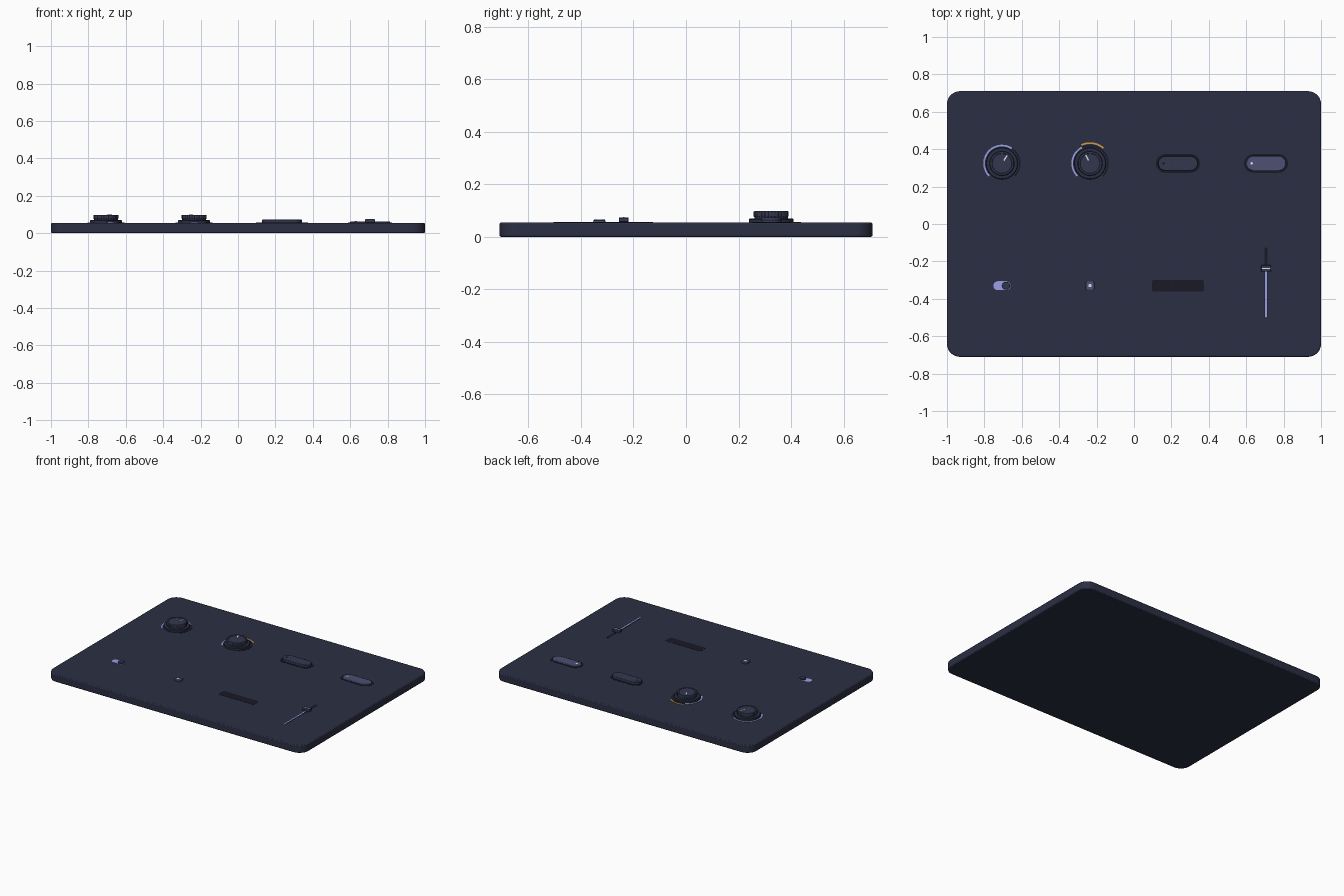
import bpy, bmesh
from math import sin, cos, pi, radians

if "Cube" in bpy.data.objects:
    bpy.data.objects.remove(bpy.data.objects["Cube"])

TOP = 0.055                      # face of the panel
COLS = (-0.706, -0.235, 0.235, 0.706)
ROW1, ROW2 = 0.324, -0.33


def mat(name, r, g, b):
    m = bpy.data.materials.new(name)
    m.diffuse_color = (r, g, b, 1)
    m.use_nodes = True
    m.node_tree.nodes["Principled BSDF"].inputs["Base Color"].default_value = m.diffuse_color
    return m


PANEL = mat("panel_navy", 0.024, 0.028, 0.056)
DARK = mat("recess_dark", 0.009, 0.010, 0.019)
CAP = mat("cap_slate", 0.034, 0.038, 0.078)
LIT = mat("lit_slate", 0.075, 0.08, 0.17)
LILAC = mat("lilac", 0.33, 0.35, 0.78)
PALE = mat("pale", 0.72, 0.74, 0.92)
AMBER = mat("amber", 0.65, 0.33, 0.06)


def finish(bm, name, m, bevel=0.0):
    bmesh.ops.recalc_face_normals(bm, faces=bm.faces)
    me = bpy.data.meshes.new(name)
    bm.to_mesh(me)
    bm.free()
    ob = bpy.data.objects.new(name, me)
    bpy.context.collection.objects.link(ob)
    me.materials.append(m)
    bpy.context.view_layer.objects.active = ob
    ob.select_set(True)
    bpy.ops.object.shade_smooth_by_angle(angle=radians(35))
    ob.select_set(False)
    if bevel:
        b = ob.modifiers.new("bevel", "BEVEL")
        b.width, b.segments, b.limit_method = bevel, 2, "ANGLE"
        b.angle_limit = radians(50)
    return ob


def prism(name, pts, z0, z1, m, bevel=0.0):
    bm = bmesh.new()
    face = bm.faces.new([bm.verts.new((x, y, z0)) for x, y in pts])
    ext = bmesh.ops.extrude_face_region(bm, geom=[face])
    for v in ext["geom"]:
        if isinstance(v, bmesh.types.BMVert):
            v.co.z = z1
    return finish(bm, name, m, bevel)


def slab(name, cx, cy, w, d, r, z0, z1, m, bevel=0.0, n=10):
    pts = []
    for q, (sx, sy) in enumerate(((1, 1), (-1, 1), (-1, -1), (1, -1))):
        for i in range(n + 1):
            if r >= d / 2 - 1e-5 and i == 0 and q in (1, 3) and w <= d:
                continue
            a = (q + i / n) * pi / 2
            p = (cx + sx * (w / 2 - r) + r * cos(a), cy + sy * (d / 2 - r) + r * sin(a))
            if not pts or abs(p[0] - pts[-1][0]) + abs(p[1] - pts[-1][1]) > 1e-5:
                pts.append(p)
    if abs(pts[0][0] - pts[-1][0]) + abs(pts[0][1] - pts[-1][1]) < 1e-5:
        pts.pop()
    return prism(name, pts, z0, z1, m, bevel)


def lathe(name, cx, cy, profile, m, n=64, flute=None):
    # stacked rings of (radius, z); flute = (ring indices, depth)
    bm = bmesh.new()
    rings = []
    for k, (r, z) in enumerate(profile):
        ring = []
        for i in range(n):
            rr = r - (flute[1] if flute and k in flute[0] and i % 4 > 1 else 0)
            a = 2 * pi * i / n
            ring.append(bm.verts.new((cx + rr * cos(a), cy + rr * sin(a), z)))
        rings.append(ring)
    for a, b in zip(rings, rings[1:]):
        for i in range(n):
            bm.faces.new((a[i], a[(i + 1) % n], b[(i + 1) % n], b[i]))
    bm.faces.new(rings[0])
    bm.faces.new(rings[-1])
    return finish(bm, name, m)


def arc(name, cx, cy, r0, r1, a0, a1, z0, z1, m):
    n = max(6, int(abs(a1 - a0) / 4))
    angs = [radians(a0 + (a1 - a0) * i / n) for i in range(n + 1)]
    pts = [(cx + r1 * cos(a), cy + r1 * sin(a)) for a in angs]
    pts += [(cx + r0 * cos(a), cy + r0 * sin(a)) for a in reversed(angs)]
    return prism(name, pts, z0, z1, m)


# panel body
slab("panel", 0, 0, 2.0, 1.42, 0.07, 0, TOP, PANEL, 0.006, 14)


# rotary knobs with value arcs
def knob(tag, x, y, ang):
    arc(tag + "_track", x, y, 0.091, 0.1, -45, ang, TOP - 0.002, TOP + 0.001, DARK)
    arc(tag + "_value_arc", x, y, 0.091, 0.1, ang, 225, TOP - 0.002, TOP + 0.002, LILAC)
    lathe(tag + "_skirt", x, y, [(0.085, TOP - 0.002), (0.085, 0.067), (0.082, 0.07),
                                 (0.06, 0.07)], PANEL)
    lathe(tag + "_cap", x, y, [(0.064, 0.068), (0.064, 0.076), (0.067, 0.078), (0.067, 0.095),
                               (0.063, 0.098), (0.054, 0.098), (0.052, 0.0965)],
          CAP, 128, ((2, 3), 0.0025))
    a = radians(ang)
    c, s, w = cos(a), sin(a), 0.0035
    prism(tag + "_pointer", [(x + u * c - v * s, y + u * s + v * c) for u, v in
                             ((0.018, -w), (0.052, -w), (0.052, w), (0.018, w))],
          0.095, 0.099, PALE)


knob("knob", COLS[0], ROW1, 57)
knob("modulated_knob", COLS[1], ROW1, 117)
arc("modulation_arc", COLS[1], ROW1, 0.104, 0.113, 48, 115, TOP - 0.002, TOP + 0.002, AMBER)

# pill buttons: raised and pressed
for tag, x, top, m, led in (("button", COLS[2], 0.073, CAP, DARK),
                            ("lit_button", COLS[3], 0.063, LIT, PALE)):
    slab(tag + "_well", x, ROW1, 0.236, 0.1, 0.05, TOP - 0.002, TOP + 0.001, DARK)
    slab(tag + "_cap", x, ROW1, 0.212, 0.078, 0.039, TOP - 0.002, top, m, 0.003)
    lathe(tag + "_lamp", x - 0.077, ROW1, [(0.007, top - 0.002), (0.007, top + 0.001)], led, 20)

# toggle switch
slab("switch_track", COLS[0], ROW2, 0.092, 0.048, 0.024, TOP - 0.002, TOP + 0.003, LILAC)
lathe("switch_thumb", COLS[0] + 0.022, ROW2, [(0.021, TOP), (0.021, 0.065), (0.019, 0.067)],
      CAP, 40)

# checkbox with mark
slab("checkbox", COLS[1], ROW2, 0.046, 0.046, 0.009, TOP - 0.002, 0.064, LIT, 0.002, 5)
slab("checkbox_mark", COLS[1], ROW2, 0.016, 0.016, 0.004, 0.062, 0.066, PALE, 0, 4)

# dropdown field
slab("dropdown_field", COLS[2], ROW2, 0.278, 0.062, 0.012, TOP - 0.002, TOP + 0.001, DARK, 0, 6)

# vertical fader
fx, fy = COLS[3], -0.237
slab("fader_slot", fx, -0.315, 0.018, 0.38, 0.0088, TOP - 0.002, TOP + 0.001, DARK, 0, 6)
slab("fader_fill", fx, -0.37, 0.009, 0.262, 0.004, TOP, TOP + 0.002, LILAC, 0, 4)
slab("fader_cap", fx, fy, 0.054, 0.036, 0.006, TOP + 0.001, 0.074, CAP, 0.003, 5)
slab("fader_cap_line", fx, fy, 0.046, 0.005, 0.002, 0.073, 0.0755, PALE, 0, 3)
